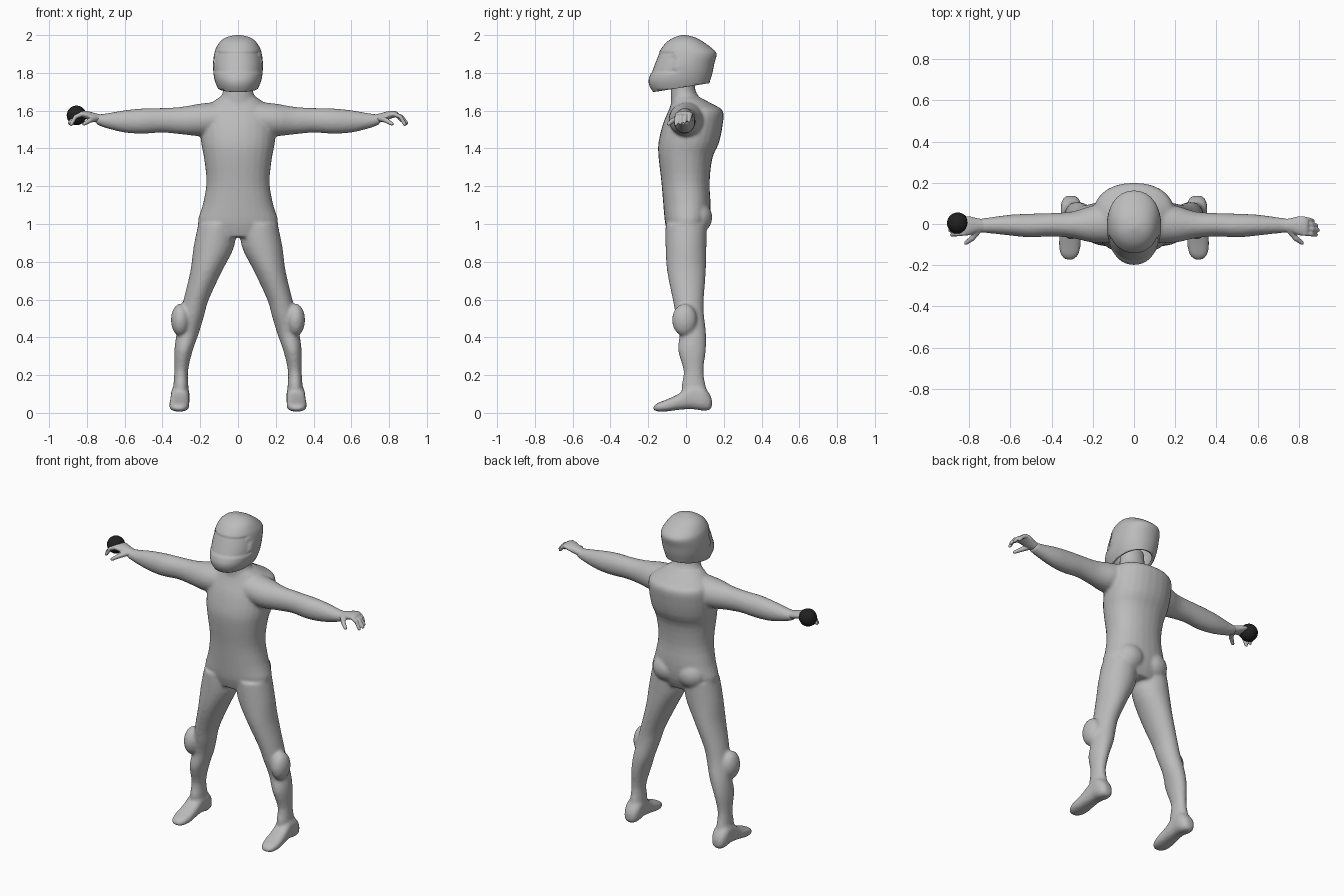
import bpy, bmesh, math
from mathutils import Vector, Matrix

cube = bpy.data.objects.get("Cube")
if cube:
    bpy.data.objects.remove(cube)


def material(name, value):
    mat = bpy.data.materials.new(name)
    mat.use_nodes = True
    color = (value, value, value, 1)
    mat.diffuse_color = color
    mat.node_tree.nodes["Principled BSDF"].inputs["Base Color"].default_value = color
    return mat


grey = material("plain grey", 0.5)
black = material("soft black", 0.015)


def spline(a, b, c, d, t):
    return 0.5 * (2 * b + (c - a) * t + (2 * a - 5 * b + 4 * c - d) * t * t
                  + (3 * b - a - 3 * c + d) * t ** 3)


def refine(rows, steps):
    """Smoothly fill in extra cross-sections between the given ones."""
    out = []
    for i in range(len(rows) - 1):
        four = [rows[max(i - 1, 0)], rows[i], rows[i + 1], rows[min(i + 2, len(rows) - 1)]]
        for k in range(steps):
            out.append([spline(*vals, k / steps) for vals in zip(*four)])
    return out + [rows[-1]]


def loft(bm, axis, rows, side=1, count=28, steps=3, power=2.0):
    """Rows are (position, low, high, low, high) for the two other axes."""
    rings = []
    for pos, a0, a1, b0, b1 in refine(rows, steps):
        ring = []
        for k in range(count):
            ang = math.tau * k / count
            ca, sa = math.cos(ang), math.sin(ang)
            u = math.copysign(abs(ca) ** (2 / power), ca)
            v = math.copysign(abs(sa) ** (2 / power), sa)
            a = (a0 + a1) / 2 + (a1 - a0) / 2 * u
            b = (b0 + b1) / 2 + (b1 - b0) / 2 * v
            p = {"x": (pos, a, b), "y": (a, pos, b), "z": (a, b, pos)}[axis]
            ring.append(bm.verts.new((p[0] * side, p[1], p[2])))
        rings.append(ring)
    for low, high in zip(rings, rings[1:]):
        for k in range(count):
            j = (k + 1) % count
            bm.faces.new((low[k], low[j], high[j], high[k]))
    bm.faces.new(rings[0])
    bm.faces.new(rings[-1])


def ellipsoid(bm, center, radii):
    move = Matrix.Translation(center) @ Matrix.Diagonal((*radii, 1))
    bmesh.ops.create_uvsphere(bm, u_segments=24, v_segments=14, radius=1, matrix=move)


def limb(bm, points, r0, r1, side):
    """A chain of tapered rods with round joints, used for fingers."""
    pts = [Vector((p[0] * side, p[1], p[2])) for p in points]
    for i, (p, q) in enumerate(zip(pts, pts[1:])):
        ra = r0 + (r1 - r0) * i / (len(pts) - 1)
        rb = r0 + (r1 - r0) * (i + 1) / (len(pts) - 1)
        turn = (q - p).to_track_quat("Z", "Y").to_matrix().to_4x4()
        bmesh.ops.create_cone(bm, cap_ends=True, segments=12, radius1=ra, radius2=rb,
                              depth=(q - p).length, matrix=Matrix.Translation((p + q) / 2) @ turn)
        ellipsoid(bm, p, (ra, ra, ra))
        ellipsoid(bm, q, (rb, rb, rb))


def finish(bm, name, mat, voxel=None, smooth=0):
    bmesh.ops.recalc_face_normals(bm, faces=bm.faces)
    mesh = bpy.data.meshes.new(name)
    bm.to_mesh(mesh)
    bm.free()
    mesh.materials.append(mat)
    mesh.shade_smooth()
    obj = bpy.data.objects.new(name, mesh)
    bpy.context.collection.objects.link(obj)
    if voxel:
        fuse = obj.modifiers.new("fuse", "REMESH")
        fuse.mode = "VOXEL"
        fuse.voxel_size = voxel
        fuse.use_smooth_shade = True
        relax = obj.modifiers.new("relax", "SMOOTH")
        relax.factor = 0.5
        relax.iterations = smooth
    return obj


# Body: torso with raised back, neck, arms, legs and boots fused into one skin
body = bmesh.new()
loft(body, "z", [
    (.93, -.14, .14, -.09, .09), (1.0, -.212, .212, -.11, .12), (1.1, -.187, .187, -.12, .13),
    (1.22, -.167, .167, -.13, .125), (1.35, -.18, .18, -.145, .14), (1.43, -.195, .195, -.146, .175),
    (1.53, -.2, .2, -.122, .195), (1.6, -.19, .19, -.093, .195), (1.635, -.15, .15, -.08, .14),
    (1.67, -.1, .1, -.072, .075)], power=2.2)
loft(body, "z", [(1.6, -.1, .1, -.08, .08), (1.67, -.09, .09, -.08, .068),
                 (1.71, -.078, .078, -.08, .05), (1.8, -.075, .075, -.08, .04)])
for side in (1, -1):
    loft(body, "x", [
        (.08, -.09, .11, 1.47, 1.65), (.2, -.09, .09, 1.465, 1.637), (.3, -.068, .06, 1.475, 1.62),
        (.4, -.06, .053, 1.484, 1.614), (.5, -.065, .05, 1.478, 1.612), (.6, -.056, .045, 1.484, 1.602),
        (.7, -.045, .032, 1.508, 1.585), (.75, -.042, .026, 1.528, 1.58)], side)
    loft(body, "z", [
        (.08, .27, .345, 0, .125), (.13, .262, .343, -.025, .108), (.22, .265, .337, -.012, .092),
        (.33, .24, .337, -.042, .105), (.42, .208, .325, -.035, .106), (.52, .178, .305, -.055, .095),
        (.6, .155, .288, -.07, .094), (.75, .085, .252, -.1, .105), (.88, .02, .235, -.108, .108),
        (1.0, .01, .21, -.108, .11)], side)
    # boot foot
    loft(body, "y", [
        (-.172, .292, .332, .015, .035), (-.15, .27, .355, .008, .052), (-.1, .258, .364, .008, .072),
        (-.04, .258, .36, .016, .1), (.03, .258, .355, .02, .15), (.09, .256, .355, .012, .14),
        (.125, .27, .342, .016, .1), (.137, .29, .325, .035, .07)], side, power=2.6)
    # outer knee guard and buttock
    ellipsoid(body, (side * .305, -.008, .492), (.05, .066, .086))
    ellipsoid(body, (side * .085, .06, 1.035), (.09, .079, .085))
finish(body, "body_suit", grey, .009, 5)

# Hands: palm, four drooping fingers and a folded thumb
for side, label in ((1, "left"), (-1, "right")):
    hand = bmesh.new()
    loft(hand, "x", [
        (.72, -.038, .022, 1.532, 1.578), (.76, -.042, .028, 1.54, 1.588),
        (.8, -.055, .038, 1.555, 1.598), (.83, -.055, .036, 1.565, 1.598),
        (.845, -.045, .025, 1.572, 1.592)], side)
    for i in range(4):
        y = -.045 + .023 * i
        reach = (.058, .068, .06, .042)[i]
        limb(hand, [(.825, y, 1.582), (.825 + reach * .6, y - .004, 1.568),
                    (.825 + reach, y - .008, 1.528 + .006 * i)], .0125, .0095, side)
    limb(hand, [(.755, -.03, 1.56), (.785, -.07, 1.548), (.815, -.092, 1.53)], .017, .01, side)
    finish(hand, label + "_hand", grey, .005, 2)

# Helmet: open shell cut along a slanted lower rim, with a recessed visor
helmet = bmesh.new()
loft(helmet, "z", [
    (1.67, -.085, .085, -.15, .1), (1.72, -.108, .108, -.188, .115), (1.76, -.123, .123, -.198, .128),
    (1.8, -.13, .13, -.185, .14), (1.85, -.132, .132, -.166, .15), (1.9, -.126, .126, -.146, .162),
    (1.93, -.117, .117, -.13, .138), (1.965, -.095, .095, -.1, .09), (1.988, -.063, .063, -.062, .048),
    (2.0, -.015, .015, -.025, .0)], count=40, power=2.15)
bmesh.ops.bisect_plane(helmet, geom=helmet.verts[:] + helmet.edges[:] + helmet.faces[:],
                       plane_co=(0, .12, 1.745), plane_no=(0, .16, -1), clear_outer=True)
visor = [f for f in helmet.faces
         if f.calc_center_median().y < -.06 and 1.795 < f.calc_center_median().z < 1.91]
bmesh.ops.recalc_face_normals(helmet, faces=helmet.faces)
bmesh.ops.inset_region(helmet, faces=visor, thickness=.004, depth=-.003)
shell = finish(helmet, "helmet", grey)
wall = shell.modifiers.new("wall", "SOLIDIFY")
wall.thickness = .015
wall.offset = -1

# Small dark ball resting on the right hand
ball = bmesh.new()
ellipsoid(ball, (-.855, .004, 1.575), (.052, .052, .052))
finish(ball, "ball", black)
